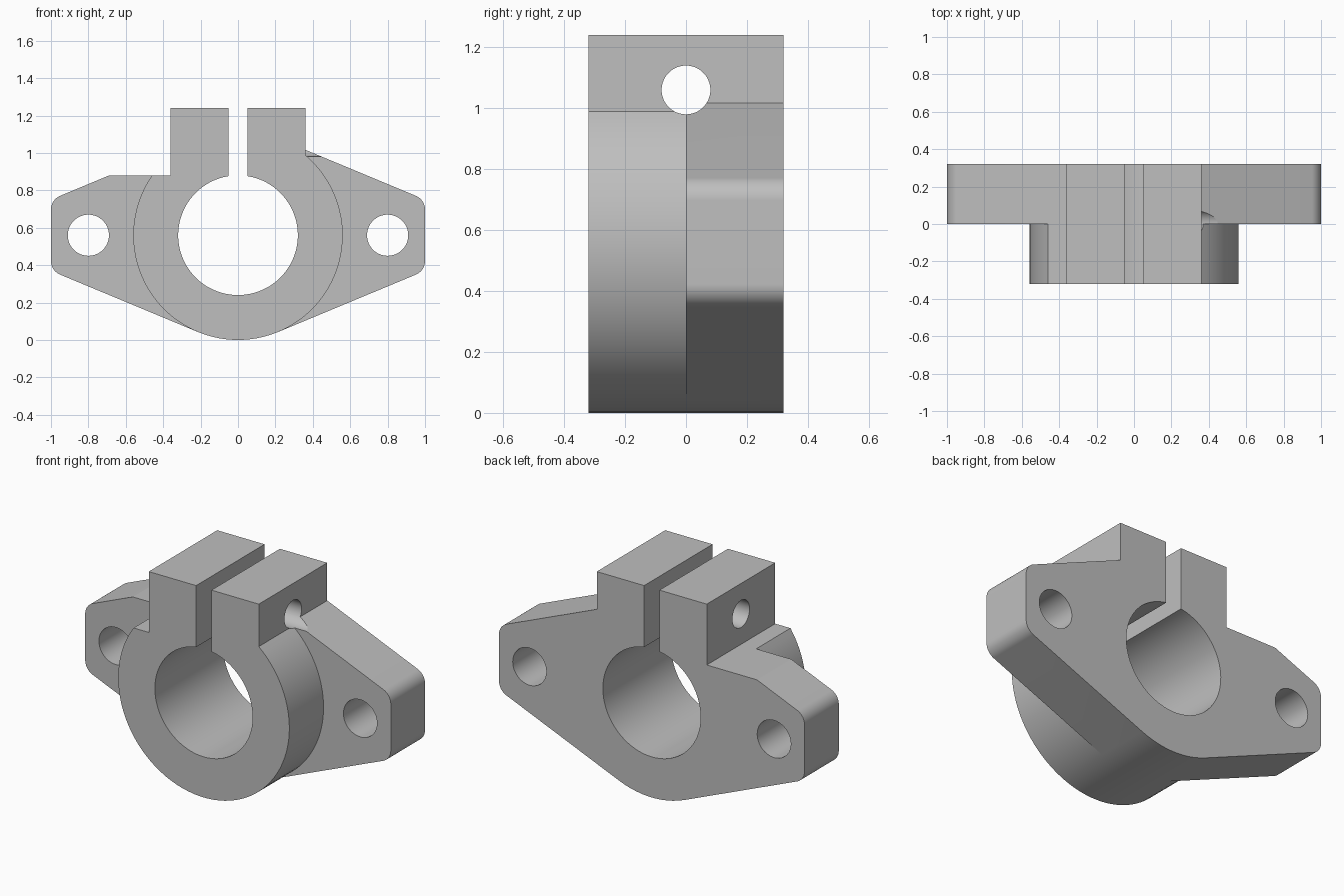
import bpy
import bmesh
from math import sin, cos, tan, acos, asin, radians, degrees
from mathutils import Matrix

cube = bpy.data.objects.get("Cube")
if cube:
    bpy.data.objects.remove(cube, do_unlink=True)

# Main dimensions
AXIS_Z, RING_R, BORE_R = 0.56, 0.56, 0.32
DEPTH, TOP_Z, LUG_X, SLOT_X, SHELF_Z = 0.32, 1.24, 0.36, 0.05, 0.88
SLOPE, CORNER_R = 22.6, 0.08

steel = bpy.data.materials.new("plain_grey")
steel.use_nodes = True
grey = (0.52, 0.52, 0.52, 1)
steel.diffuse_color = grey
steel.node_tree.nodes["Principled BSDF"].inputs["Base Color"].default_value = grey


def arc(cx, cz, r, start, end, step=4):
    """Points on an arc in the xz plane, angles in degrees."""
    n = max(2, round(abs(end - start) / step))
    angles = [radians(start + (end - start) * i / n) for i in range(n + 1)]
    return [(cx + r * cos(a), cz + r * sin(a)) for a in angles]


def new_object(name, bm):
    bmesh.ops.recalc_face_normals(bm, faces=bm.faces)
    mesh = bpy.data.meshes.new(name)
    bm.to_mesh(mesh)
    bm.free()
    mesh.materials.append(steel)
    obj = bpy.data.objects.new(name, mesh)
    bpy.context.collection.objects.link(obj)
    return obj


def extrude_profile(name, points, y0, y1):
    bm = bmesh.new()
    face = bm.faces.new([bm.verts.new((x, y0, z)) for x, z in points])
    out = bmesh.ops.extrude_face_region(bm, geom=[face])
    moved = [v for v in out["geom"] if isinstance(v, bmesh.types.BMVert)]
    bmesh.ops.translate(bm, verts=moved, vec=(0, y1 - y0, 0))
    return new_object(name, bm)


def rod(name, location, radius, length, axis):
    bm = bmesh.new()
    turn = Matrix.Rotation(radians(90), 4, "Y" if axis == "X" else "X")
    bmesh.ops.create_cone(bm, cap_ends=True, segments=64, radius1=radius,
                          radius2=radius, depth=length,
                          matrix=Matrix.Translation(location) @ turn)
    return new_object(name, bm)


def combine(target, tool, operation):
    tool.hide_render = True
    mod = target.modifiers.new(operation.lower(), "BOOLEAN")
    mod.operation, mod.solver, mod.object = operation, "EXACT", tool
    bpy.context.view_layer.objects.active = target
    bpy.ops.object.modifier_apply(modifier=mod.name)
    bpy.data.objects.remove(tool, do_unlink=True)


# Split lugs and bore, shared by both profiles
bore_gap = degrees(acos(SLOT_X / BORE_R))
lugs = [(LUG_X, TOP_Z), (SLOT_X, TOP_Z)]
lugs += arc(0, AXIS_Z, BORE_R, bore_gap, -180 - bore_gap)
lugs += [(-SLOT_X, TOP_Z), (-LUG_X, TOP_Z), (-LUG_X, SHELF_Z)]

# Round underside, shared by both profiles
low, high = 270 - SLOPE, 270 + SLOPE
underside = arc(0, AXIS_Z, RING_R, low, high)

# Front ring
left_end = 180 - degrees(asin((SHELF_Z - AXIS_Z) / RING_R))
right_end = 360 + degrees(acos(LUG_X / RING_R))
ring = arc(0, AXIS_Z, RING_R, left_end, low)[:-1] + underside
ring += arc(0, AXIS_Z, RING_R, high, right_end)[1:]
clamp = extrude_profile("clamp_bracket", ring + lugs, -DEPTH, 0)

# Back flange: tangent slopes, rounded tips, flat shelf on the -x side
s, c = sin(radians(SLOPE)), cos(radians(SLOPE))
tip_x = 1 - CORNER_R
tip_dz = (RING_R - s) / c - CORNER_R * tan(radians(45 - SLOPE / 2))
shelf_x = (RING_R - c * (SHELF_Z - AXIS_Z)) / s
flange = [(-shelf_x, SHELF_Z)]
flange += arc(-tip_x, AXIS_Z + tip_dz, CORNER_R, 90 + SLOPE, 180)
flange += arc(-tip_x, AXIS_Z - tip_dz, CORNER_R, 180, low)
flange += underside
flange += arc(tip_x, AXIS_Z - tip_dz, CORNER_R, high, 360)
flange += arc(tip_x, AXIS_Z + tip_dz, CORNER_R, 0, 90 - SLOPE)
flange += [(LUG_X, AXIS_Z + (RING_R - s * LUG_X) / c)]
back = extrude_profile("back_flange", flange + lugs, 0, DEPTH)
combine(clamp, back, "UNION")

# Mounting holes and the cross hole for the clamping screw
for side in (-1, 1):
    combine(clamp, rod("mounting_hole", (side * 0.8, 0, AXIS_Z), 0.11, 1, "Y"), "DIFFERENCE")
combine(clamp, rod("screw_hole", (0, 0, 1.06), 0.08, 2, "X"), "DIFFERENCE")

# Smooth curved walls, keep edges crisp
bpy.ops.object.select_all(action="DESELECT")
clamp.select_set(True)
bpy.context.view_layer.objects.active = clamp
bpy.ops.object.shade_smooth_by_angle(angle=radians(20))
